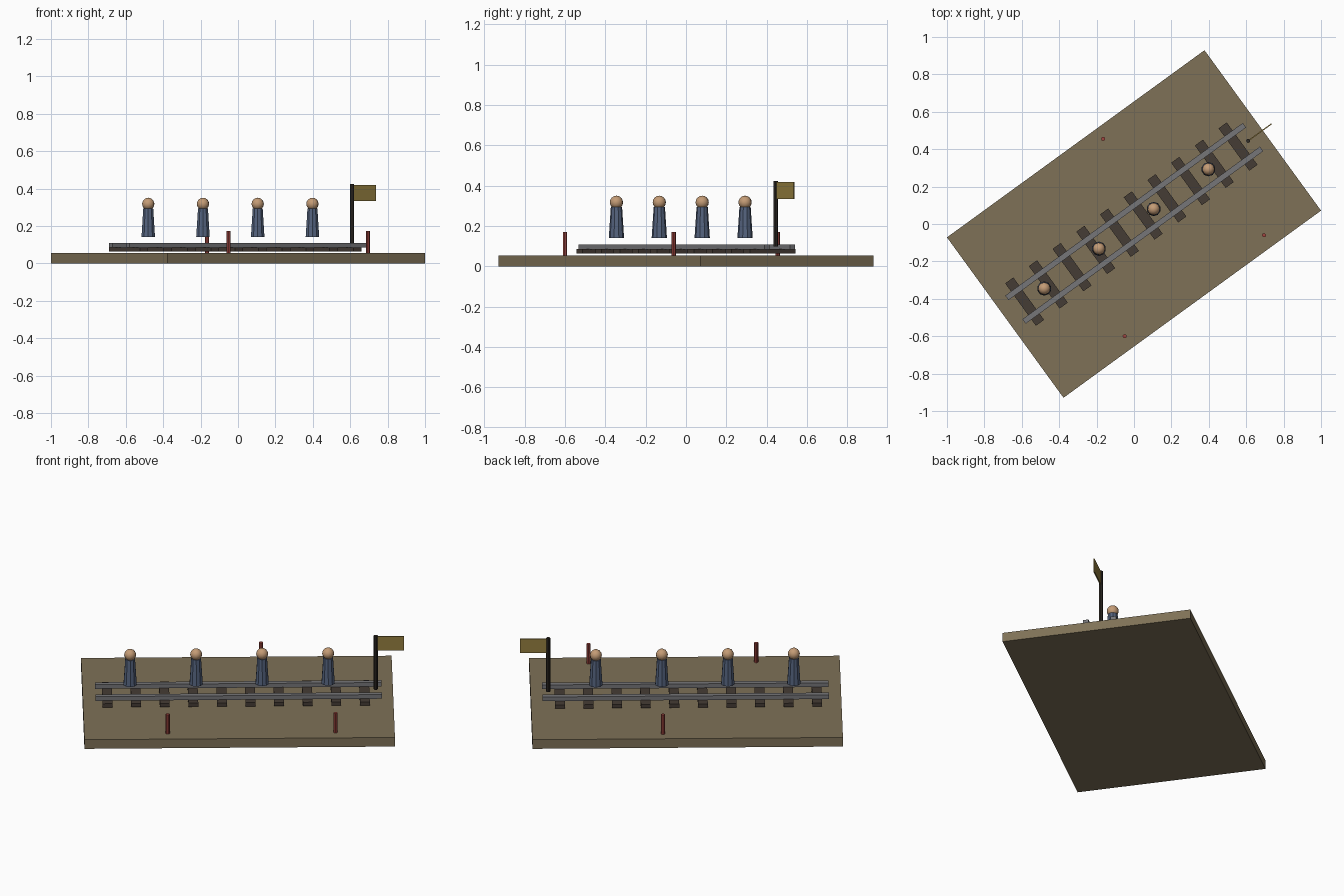
import bpy
from math import radians
from mathutils import Matrix

if "Cube" in bpy.data.objects:
    bpy.data.objects.remove(bpy.data.objects["Cube"])

TURN = Matrix.Rotation(radians(36), 4, 'Z')  # whole model is turned on z


def material(name, rgb):
    m = bpy.data.materials.new(name)
    m.diffuse_color = (*rgb, 1)
    m.use_nodes = True
    m.node_tree.nodes["Principled BSDF"].inputs["Base Color"].default_value = m.diffuse_color
    return m


EARTH = material("earth", (0.21, 0.165, 0.095))
WOOD = material("dark_wood", (0.06, 0.045, 0.035))
STEEL = material("steel", (0.18, 0.18, 0.19))
CLOTH = material("blue_cloth", (0.09, 0.125, 0.21))
SKIN = material("skin", (0.55, 0.33, 0.18))
RED = material("red_paint", (0.35, 0.06, 0.05))
BLACK = material("dark_pole", (0.03, 0.025, 0.02))
GOLD = material("gold_cloth", (0.30, 0.21, 0.05))


def finish(name, mat, loc, smooth=False):
    o = bpy.context.object
    o.name = name
    o.data.materials.append(mat)
    o.matrix_world = TURN @ Matrix.Translation(loc)
    if smooth:
        bpy.ops.object.shade_smooth_by_angle()
    return o


def box(name, mat, size, loc):
    bpy.ops.mesh.primitive_cube_add(size=1)
    bpy.context.object.data.transform(Matrix.Diagonal((*size, 1)))
    return finish(name, mat, loc)


def cone(name, mat, r1, r2, z0, z1, u, v, sides):
    bpy.ops.mesh.primitive_cone_add(vertices=sides, radius1=r1, radius2=r2, depth=z1 - z0)
    return finish(name, mat, (u, v, (z0 + z1) / 2))


# Ground slab
box("ground_slab", EARTH, (1.702, 1.06, 0.055), (0, 0, 0.0275))

# Track: sleepers and two rails
for i in range(10):
    box(f"sleeper_{i}", WOOD, (0.054, 0.28, 0.022), (-0.717 + i * 0.1567, 0.008, 0.075))
for side in (-1, 1):
    box(f"rail_{side}", STEEL, (1.57, 0.03, 0.025), (0.003, side * 0.078 + 0.002, 0.0975))

# Row of figures
for i in range(4):
    u, v = -0.591 + i * 0.3617, 0.003
    cone(f"figure_body_{i}", CLOTH, 0.038, 0.028, 0.14, 0.294, u, v, 10)
    bpy.ops.mesh.primitive_uv_sphere_add(segments=12, ring_count=8, radius=0.033)
    finish(f"figure_head_{i}", SKIN, (u, v, 0.318), True)

# Red marker posts
for i, (u, v) in enumerate(((0.134, 0.465), (-0.393, -0.456), (0.527, -0.457))):
    cone(f"marker_post_{i}", RED, 0.011, 0.011, 0.055, 0.172, u, v, 8)

# Flag at the end of the track
cone("flag_pole", BLACK, 0.011, 0.011, 0.1, 0.424, 0.755, 0.001, 8)
box("flag", GOLD, (0.148, 0.006, 0.085), (0.836, 0.001, 0.377))
